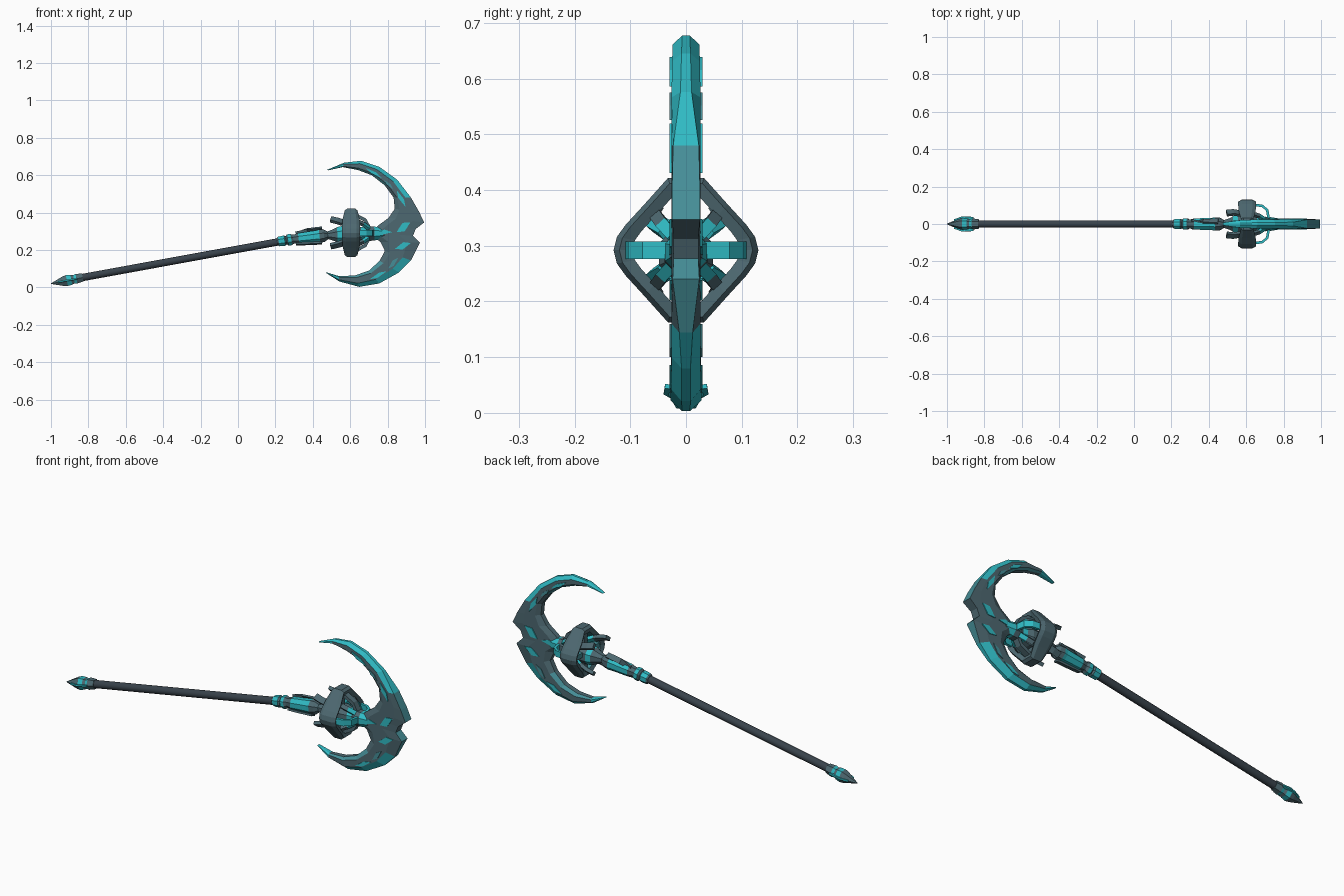
import bpy, bmesh, math
from mathutils import Vector

cube = bpy.data.objects.get("Cube")
if cube:
    bpy.data.objects.remove(cube, do_unlink=True)


def material(name, rgb):
    m = bpy.data.materials.new(name)
    m.use_nodes = True
    m.diffuse_color = (*rgb, 1)
    m.node_tree.nodes["Principled BSDF"].inputs["Base Color"].default_value = (*rgb, 1)
    return m


MATS = [material("slate", (0.075, 0.14, 0.165)),
        material("bright cyan", (0.03, 0.50, 0.56)),
        material("mid teal", (0.06, 0.27, 0.31)),
        material("dark grip", (0.04, 0.055, 0.07))]
SLATE, CYAN, TEAL, GRIP = range(4)


def loft(name, sections, rule, closed=False):
    """Skin a list of equal-sized loops; rule(segment, side) gives the colour."""
    bm = bmesh.new()
    rows = [[bm.verts.new(p) for p in s] for s in sections]
    n = len(rows[0])
    for i in range(len(rows) if closed else len(rows) - 1):
        a, b = rows[i], rows[(i + 1) % len(rows)]
        for j in range(n):
            k = (j + 1) % n
            bm.faces.new((a[j], a[k], b[k], b[j])).material_index = rule(i, j)
    if not closed:
        bm.faces.new(rows[0]).material_index = rule(0, 0)
        bm.faces.new(rows[-1]).material_index = rule(len(rows) - 2, 0)
    bmesh.ops.recalc_face_normals(bm, faces=bm.faces)
    me = bpy.data.meshes.new(name)
    bm.to_mesh(me)
    bm.free()
    for m in MATS:
        me.materials.append(m)
    ob = bpy.data.objects.new(name, me)
    bpy.context.scene.collection.objects.link(ob)
    return ob


def turned(name, start, end, profile, sides=8):
    """Turn (fraction along, radius, colour) points around a line in the xz plane."""
    a, b = Vector((start[0], 0, start[1])), Vector((end[0], 0, end[1]))
    d = (b - a).normalized()
    up = Vector((-d.z, 0, d.x))
    side = Vector((0, 1, 0))
    loops = []
    for t, r, _ in profile:
        angles = [(j + 0.5) * math.tau / sides for j in range(sides)]
        loops.append([a.lerp(b, t) + r * (up * math.cos(q) + side * math.sin(q)) for q in angles])
    return loft(name, loops, lambda i, j: profile[i][2])


def beam(name, path, wide, thick, colours):
    """Rectangular bar along a path that bends away from the x axis line."""
    pts = [Vector(p) for p in path]
    centre = Vector((0, 0, HUB_Z))
    loops = []
    for i, p in enumerate(pts):
        d = (pts[min(i + 1, len(pts) - 1)] - pts[max(i - 1, 0)]).normalized()
        out = p - centre
        out.x = 0
        s = d.cross(out).normalized()
        if s.length < 0.5:
            s = Vector((0, 0, 1))
        n = d.cross(s)
        loops.append([p + s * wide * u + n * thick * v
                      for u, v in ((1, 1), (-1, 1), (-1, -1), (1, -1))])
    return loft(name, loops, lambda i, j: colours[i])


HUB_X, HUB_Z = 0.605, 0.292

# Shaft, pommel and socket
shaft = turned("shaft", (-0.87, 0.046), (0.24, 0.248), [(0, 0.02, GRIP), (1, 0.02, GRIP)], 16)
bpy.context.view_layer.objects.active = shaft
shaft.select_set(True)
bpy.ops.object.shade_smooth_by_angle()

turned("pommel_spike", (-1, 0.02), (-0.83, 0.053),
       [(0, 0.002, SLATE), (0.38, 0.029, SLATE), (0.5, 0.034, CYAN), (0.64, 0.031, SLATE),
        (0.72, 0.026, CYAN), (0.8, 0.03, SLATE), (1, 0.025, SLATE)], 6)
for s in (-1, 1):
    beam("pommel_fin", [(-0.96, s * 0.016, 0.028), (-0.92, s * 0.031, 0.036),
                        (-0.86, s * 0.029, 0.047)], 0.009, 0.004, [CYAN, CYAN])

turned("lower_collar", (0.21, 0.244), (0.31, 0.26),
       [(0, 0.022, SLATE), (0.08, 0.028, CYAN), (0.4, 0.03, SLATE), (0.48, 0.024, SLATE),
        (0.56, 0.033, CYAN), (0.75, 0.033, SLATE), (0.85, 0.026, SLATE), (1, 0.026, SLATE)])
turned("socket", (0.3, 0.258), (0.5, 0.281),
       [(0, 0.026, SLATE), (0.12, 0.032, CYAN), (0.6, 0.036, CYAN), (0.68, 0.039, SLATE),
        (0.8, 0.036, SLATE), (0.9, 0.022, TEAL), (1, 0.024, TEAL)])
for s in (-1, 1):
    beam("socket_guard", [(0.31, s * 0.015, 0.258 + s * 0.026), (0.37, s * 0.015, 0.268 + s * 0.034),
                          (0.45, s * 0.015, 0.276 + s * 0.038)], 0.014, 0.005, [SLATE, SLATE])

# Hub core and neck behind the blade
turned("hub_core", (0.48, 0.279), (0.8, 0.291),
       [(0, 0.022, SLATE), (0.1, 0.034, SLATE), (0.16, 0.045, CYAN), (0.24, 0.05, SLATE),
        (0.48, 0.052, SLATE), (0.56, 0.04, CYAN), (0.64, 0.036, SLATE), (0.7, 0.042, SLATE),
        (0.78, 0.04, CYAN), (0.92, 0.032, SLATE), (1, 0.022, SLATE)])

# Rounded diamond ring around the hub: quarter outline mirrored to four
quarter = [(0.032, 0.130, 0.034), (0.075, 0.082, 0.045), (0.108, 0.046, 0.048),
           (0.124, 0.024, 0.048), (0.130, 0.0, 0.048)]
outline = quarter + [(y, -z, w) for y, z, w in quarter[-2::-1]]
outline += [(-y, z, w) for y, z, w in reversed(outline)]
outline = [p for i, p in enumerate(outline) if i == 0 or p[:2] != outline[i - 1][:2]]
SECTION = [(1, -0.6), (1, 0.6), (0.92, 1), (0.74, 0.8), (0.74, -0.8), (0.92, -1)]
loft("hub_ring", [[(HUB_X + w * v, y * k, HUB_Z + z * k) for k, v in SECTION]
                  for y, z, w in outline],
     lambda i, j: TEAL if j == 3 else SLATE, closed=True)

# Struts holding the ring, and claws sweeping back
for s in (-1, 1):
    beam("side_arm", [(0.62, s * 0.105, HUB_Z), (0.685, s * 0.097, HUB_Z),
                      (0.712, s * 0.075, HUB_Z), (0.72, s * 0.03, HUB_Z)],
         0.016, 0.007, [CYAN, CYAN, CYAN])
    beam("side_spoke", [(0.59, s * 0.03, HUB_Z), (0.59, s * 0.11, HUB_Z + 0.002)],
         0.018, 0.012, [TEAL])
    beam("upright_arm", [(0.62, 0, HUB_Z + s * 0.10), (0.68, 0, HUB_Z + s * 0.068),
                         (0.70, 0, HUB_Z + s * 0.03)], 0.016, 0.009, [SLATE, SLATE])
    beam("upright_spoke", [(0.6, 0, HUB_Z + s * 0.03), (0.6, 0.001, HUB_Z + s * 0.11)],
         0.016, 0.014, [SLATE])
    for u in (-1, 1):
        beam("back_claw", [(0.62, s * 0.034, HUB_Z + u * 0.036), (0.575, s * 0.055, HUB_Z + u * 0.05),
                           (0.53, s * 0.062, HUB_Z + u * 0.064), (0.495, s * 0.058, HUB_Z + u * 0.072)],
             0.016, 0.009, [CYAN, SLATE, SLATE])
        beam("front_strut", [(0.64, s * 0.052, HUB_Z + u * 0.06), (0.67, s * 0.042, HUB_Z + u * 0.046),
                             (0.7, s * 0.022, HUB_Z + u * 0.024)], 0.011, 0.008, [SLATE, CYAN])

# Crescent halves: outer x z, inner x z, half thickness, half edge thickness
upper = [(0.477, 0.629, 0.482, 0.626, 0.008, 0.004), (0.568, 0.667, 0.56, 0.643, 0.02, 0.006),
         (0.659, 0.677, 0.64, 0.628, 0.024, 0.007), (0.755, 0.645, 0.715, 0.60, 0.025, 0.008),
         (0.851, 0.576, 0.785, 0.545, 0.026, 0.010), (0.925, 0.48, 0.832, 0.48, 0.026, 0.023),
         (0.968, 0.405, 0.838, 0.42, 0.026, 0.025), (0.995, 0.347, 0.805, 0.372, 0.026, 0.025),
         (0.95, 0.312, 0.755, 0.335, 0.026, 0.022), (0.936, 0.277, 0.70, 0.288, 0.026, 0.022)]
lower = [(0.467, 0.08, 0.472, 0.081, 0.008, 0.004), (0.541, 0.032, 0.541, 0.060, 0.02, 0.006),
         (0.648, 0.003, 0.625, 0.064, 0.028, 0.007), (0.755, 0.021, 0.70, 0.09, 0.027, 0.008),
         (0.861, 0.08, 0.757, 0.142, 0.026, 0.008), (0.925, 0.144, 0.785, 0.195, 0.026, 0.012),
         (0.973, 0.24, 0.762, 0.243, 0.026, 0.024), (0.936, 0.277, 0.70, 0.288, 0.026, 0.022)]


def blade_half(name, stations, spike):
    loops = []
    for ox, oz, ix, iz, t, e in stations:
        side = [(0, e), (0.32, t), (0.8, t), (1, t * 0.5)]
        loop = [(f, y) for f, y in side] + [(f, -y) for f, y in reversed(side)]
        loops.append([(ox + (ix - ox) * f, y, oz + (iz - oz) * f) for f, y in loop])

    def rule(i, j):
        if j in (0, 6, 7):                    # cutting bevel and rim
            return CYAN if i < spike else TEAL if i < spike + 2 and j == 7 else SLATE
        return CYAN if i == 0 else TEAL if j in (2, 4) and i < 4 else SLATE
    return loft(name, loops, rule)


blade_half("upper_blade", upper, 5)
blade_half("lower_blade", lower, 5)

# Inlaid lozenges on both cheeks: x, z, angle, half length, half width, colour
inlays = [(0.885, 0.322, 35, 0.045, 0.022, CYAN), (0.882, 0.222, 20, 0.045, 0.018, CYAN),
          (0.775, 0.295, 0, 0.05, 0.014, CYAN), (0.872, 0.475, -62, 0.05, 0.012, CYAN),
          (0.725, 0.612, -32, 0.05, 0.010, CYAN), (0.805, 0.55, -45, 0.035, 0.009, TEAL),
          (0.75, 0.065, 25, 0.05, 0.011, CYAN), (0.83, 0.13, 48, 0.04, 0.012, TEAL)]
for x, z, deg, length, width, colour in inlays:
    c, s = math.cos(math.radians(deg)), math.sin(math.radians(deg))
    for side in (-1, 1):
        corners = [(length, 0), (length * 0.2, width), (-length, 0), (-length * 0.2, -width)]
        loft("blade_inlay", [[(x + u * c - v * s, side * y, z + u * s + v * c) for u, v in corners]
                             for y in (0.022, 0.0295)], lambda i, j: colour)
